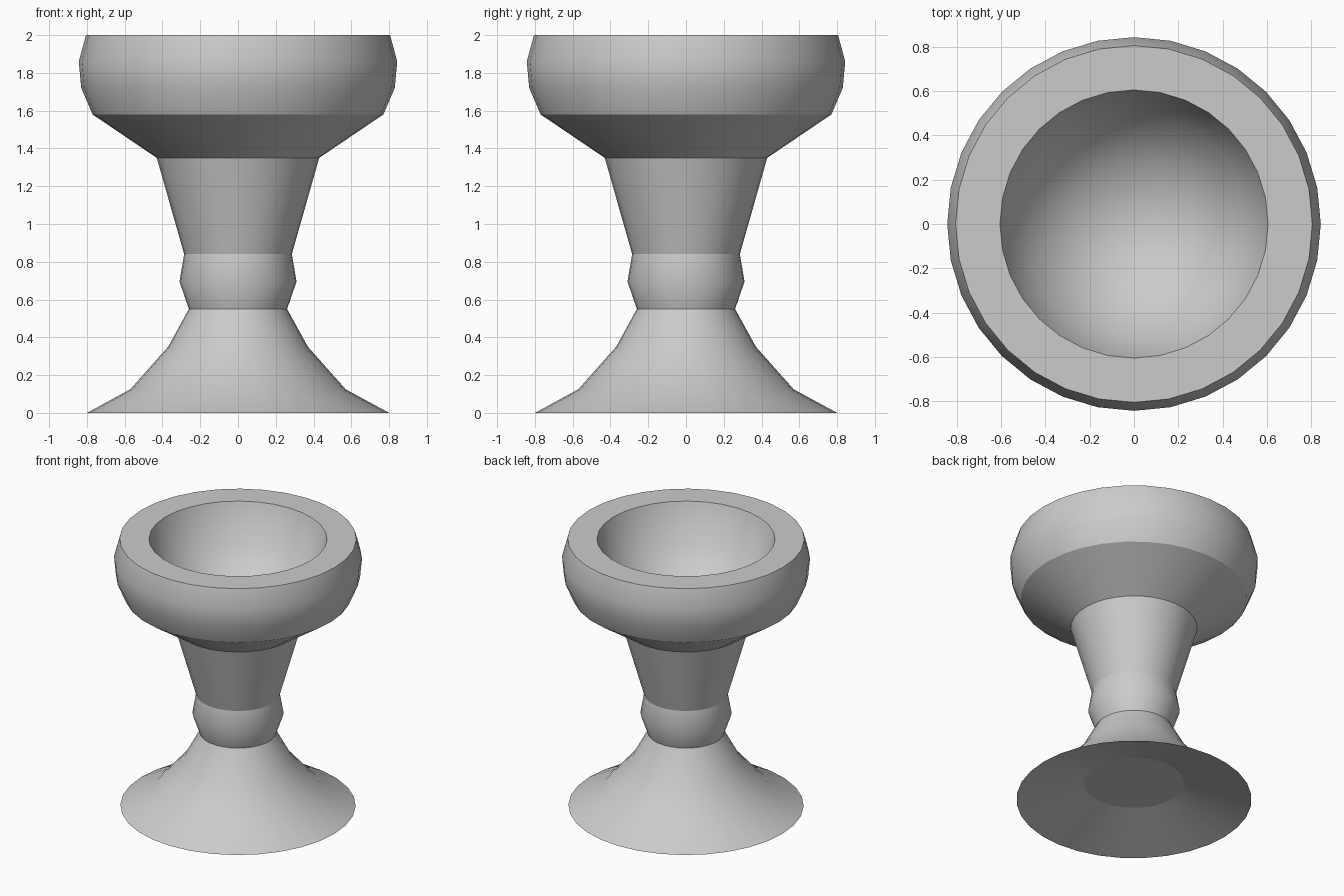
import bpy, bmesh
from math import cos, sin, tau

if "Cube" in bpy.data.objects:
    bpy.data.objects.remove(bpy.data.objects["Cube"])

SIDES = 32


def lathe(name, profile):
    """Revolve (radius, z, sharp) points around z; zero radius becomes a pole."""
    bm = bmesh.new()
    rings = []
    for r, z, sharp in profile:
        n = SIDES if r > 0 else 1
        rings.append([bm.verts.new((r * cos(tau * i / SIDES), r * sin(tau * i / SIDES), z))
                      for i in range(n)])
    for a, b in zip(rings, rings[1:]):
        for i in range(SIDES):
            j = (i + 1) % SIDES
            quad = [a[i % len(a)], a[j % len(a)], b[j % len(b)], b[i % len(b)]]
            face = bm.faces.new(list(dict.fromkeys(quad)))
            face.smooth = True
    for ring, (r, z, sharp) in zip(rings, profile):
        if sharp and r > 0:
            for i in range(SIDES):
                bm.edges.get((ring[i], ring[(i + 1) % SIDES])).smooth = False
    bmesh.ops.recalc_face_normals(bm, faces=bm.faces)
    mesh = bpy.data.meshes.new(name)
    bm.to_mesh(mesh)
    bm.free()
    obj = bpy.data.objects.new(name, mesh)
    bpy.context.collection.objects.link(obj)
    return obj


# Hollow underside of the foot
underside = [(0, 0.13, False), (0.34, 0.13, True)]
# Flared foot
foot = [(0.80, 0, True), (0.57, 0.125, False), (0.37, 0.35, False), (0.26, 0.55, True)]
# Stem with a small knob
stem = [(0.31, 0.695, False), (0.285, 0.84, True), (0.43, 1.35, True)]
# Outside of the cup
cup = [(0.77, 1.58, True), (0.83, 1.72, False), (0.843, 1.86, False), (0.805, 2, True)]
# Rounded inside of the cup
bowl = [(0.605, 2, True), (0.51, 1.70, False), (0.27, 1.50, False), (0, 1.43, False)]

lathe("goblet", underside + foot + stem + cup + bowl)
